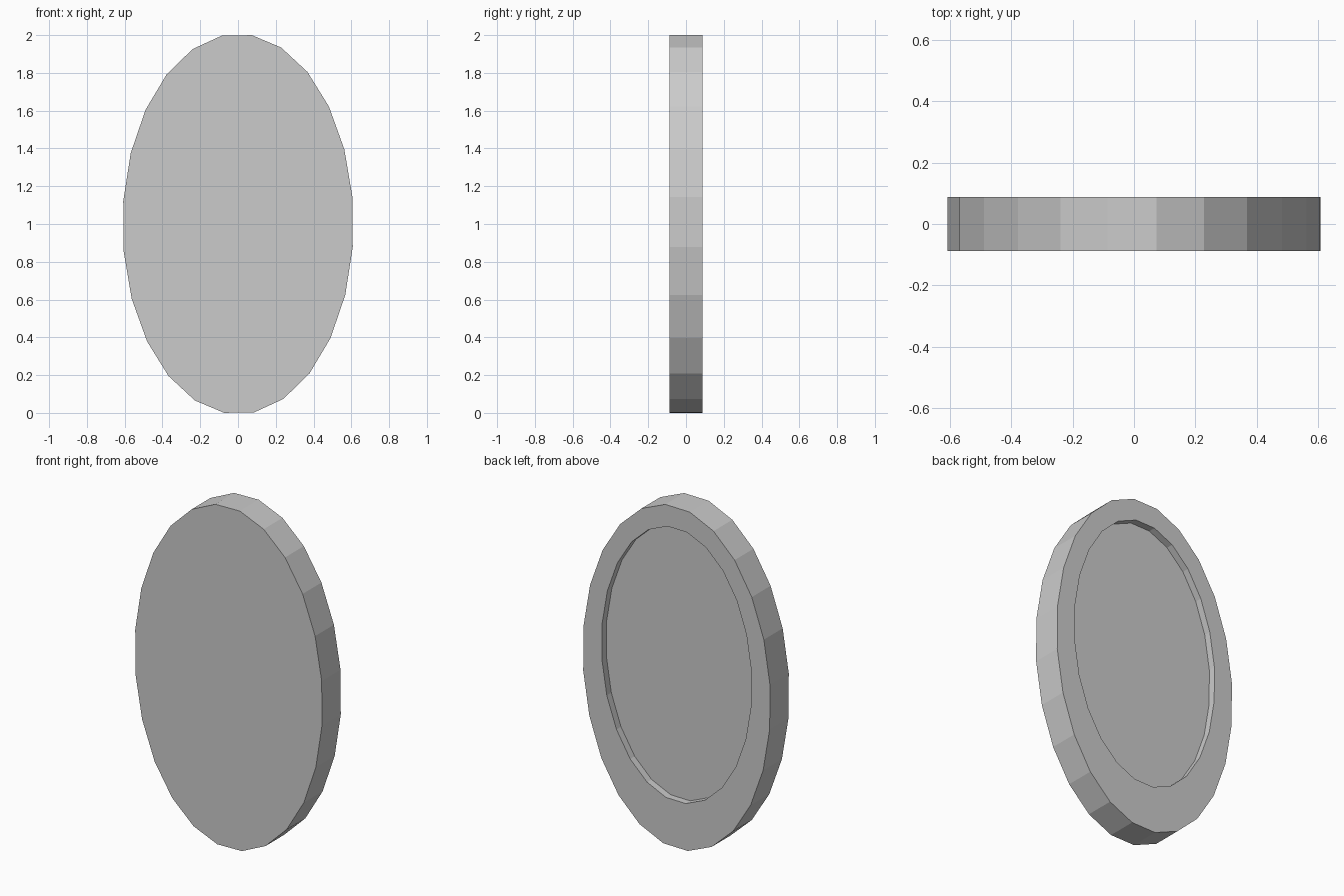
import bpy, bmesh, math

if "Cube" in bpy.data.objects:
    bpy.data.objects.remove(bpy.data.objects["Cube"])

SIDES = 24
PHASE = math.radians(8.1)      # slight turn of the facets
RX, RZ = 0.612, 1.007          # ellipse radii
HALF = 0.0875                  # half thickness
INNER, LIFT = 0.80, 0.075      # recess scale and upward shift
DEPTH = 0.042                  # recess depth


def ring(bm, y, scale=1.0, lift=0.0):
    """Add one elliptical loop of vertices in the xz plane."""
    verts = []
    for i in range(SIDES):
        a = PHASE + math.tau * i / SIDES
        verts.append(bm.verts.new((RX * scale * math.cos(a), y,
                                   1.0 + lift + RZ * scale * math.sin(a))))
    return verts


def bridge(bm, a, b):
    """Join two loops with quads."""
    for i in range(SIDES):
        j = (i + 1) % SIDES
        bm.faces.new((a[i], a[j], b[j], b[i]))


bm = bmesh.new()
# Front edge, back edge, recess lip, recess floor
loops = [ring(bm, -HALF), ring(bm, HALF),
         ring(bm, HALF, INNER, LIFT), ring(bm, HALF - DEPTH, INNER, LIFT)]
for a, b in zip(loops, loops[1:]):
    bridge(bm, a, b)
bm.faces.new(loops[0])
bm.faces.new(loops[-1])
bmesh.ops.recalc_face_normals(bm, faces=bm.faces)

# Oval plate with a recessed back
mesh = bpy.data.meshes.new("oval_plate")
bm.to_mesh(mesh)
bm.free()
plate = bpy.data.objects.new("oval_plate", mesh)
bpy.context.collection.objects.link(plate)
